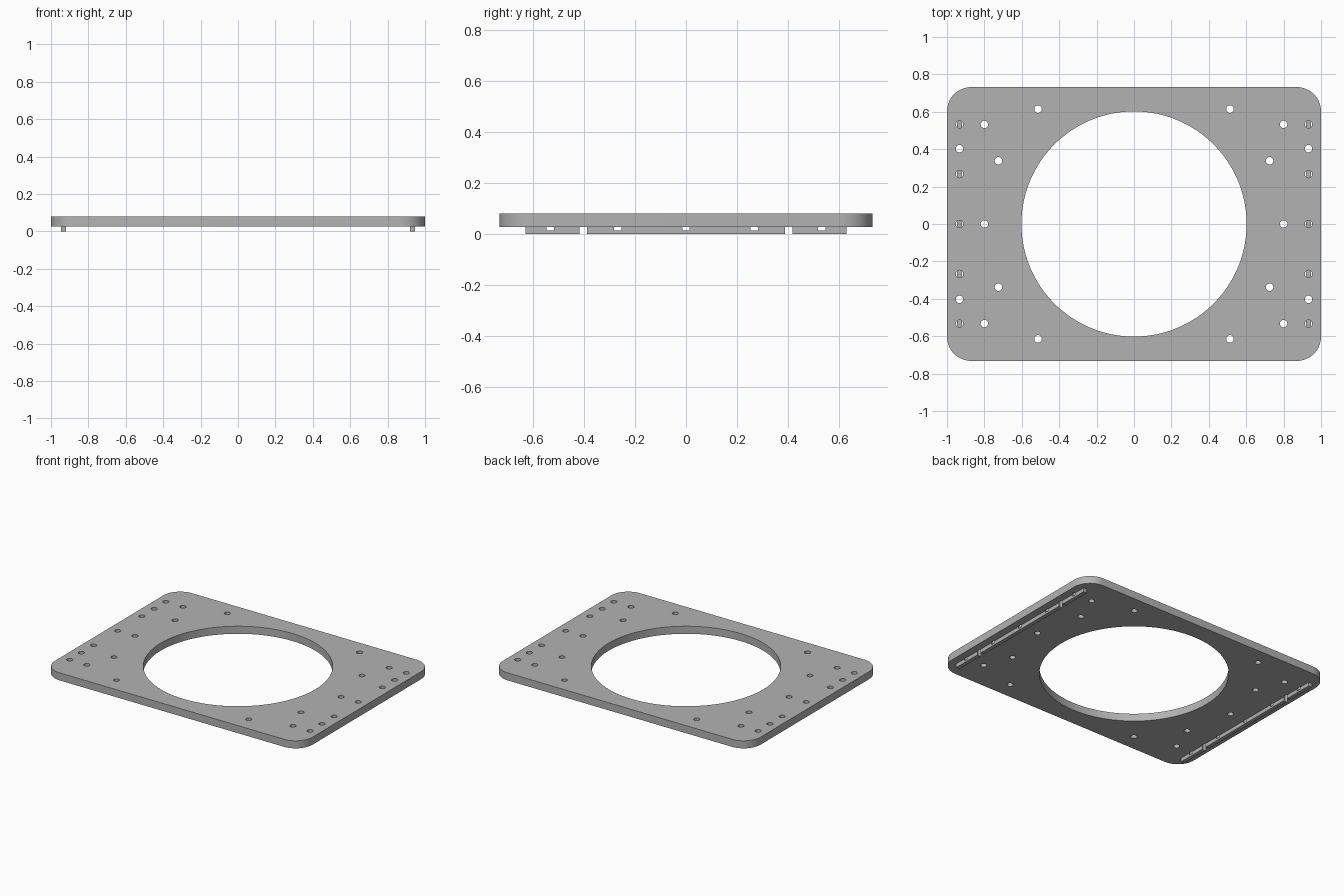
import bpy
import bmesh
from math import pi, cos, sin, radians

HALF_X, HALF_Y, CORNER = 1.0, 0.732, 0.13
BASE, TOP = 0.027, 0.08
RAIL_X, RAIL_W, RAIL_Y = 0.933, 0.027, 0.63
HOLE_R, BORE_R = 0.02, 0.602
BLIND_Z = 0.0135

old = bpy.data.objects.get("Cube")
if old:
    bpy.data.objects.remove(old, do_unlink=True)

grey = bpy.data.materials.new("plain grey")
grey.use_nodes = True
grey.diffuse_color = (0.45, 0.45, 0.45, 1)
grey.node_tree.nodes["Principled BSDF"].inputs["Base Color"].default_value = grey.diffuse_color


def add_prism(bm, outline, z0, z1):
    """Extrude a closed outline from z0 up to z1."""
    face = bm.faces.new([bm.verts.new((x, y, z0)) for x, y in outline])
    side = bmesh.ops.extrude_face_region(bm, geom=[face])["geom"]
    verts = [v for v in side if isinstance(v, bmesh.types.BMVert)]
    bmesh.ops.translate(bm, verts=verts, vec=(0, 0, z1 - z0))


def circle(cx, cy, r, n):
    return [(cx + r * cos(2 * pi * i / n), cy + r * sin(2 * pi * i / n)) for i in range(n)]


def rounded_rect(hx, hy, r, n=16):
    points = []
    for k, (sx, sy) in enumerate([(1, 1), (-1, 1), (-1, -1), (1, -1)]):
        for i in range(n + 1):
            a = (k + i / n) * pi / 2
            points.append((sx * (hx - r) + r * cos(a), sy * (hy - r) + r * sin(a)))
    return points


def make_object(name, prisms):
    bm = bmesh.new()
    for outline, z0, z1 in prisms:
        add_prism(bm, outline, z0, z1)
    bmesh.ops.recalc_face_normals(bm, faces=bm.faces)
    mesh = bpy.data.meshes.new(name)
    bm.to_mesh(mesh)
    bm.free()
    mesh.materials.append(grey)
    obj = bpy.data.objects.new(name, mesh)
    bpy.context.collection.objects.link(obj)
    return obj


# Plate with rounded corners
parts = [make_object("base_plate", [(rounded_rect(HALF_X, HALF_Y, CORNER), BASE, TOP)])]

# Locating rails under both ends
for side, name in ((1, "left_rail"), (-1, "right_rail")):
    xs = side * RAIL_X - RAIL_W / 2, side * RAIL_X + RAIL_W / 2
    outline = [(xs[0], -RAIL_Y), (xs[1], -RAIL_Y), (xs[1], RAIL_Y), (xs[0], RAIL_Y)]
    parts.append(make_object(name, [(outline, 0, BASE)]))

# Cutter: central bore, through holes, and blind holes that stop inside the rails
cuts = [(circle(0, 0, BORE_R, 96), -0.1, 0.2)]
through = [(0.80, 0.533), (0.80, 0), (0.725, 0.338), (0.513, 0.614), (RAIL_X, 0.403)]
blind = [(RAIL_X, 0.533), (RAIL_X, 0.267), (RAIL_X, 0)]
for spots, depth in ((through, -0.1), (blind, BLIND_Z)):
    for x, y in spots:
        for sx in (1, -1):
            for sy in ((1, -1) if y else (1,)):
                cuts.append((circle(sx * x, sy * y, HOLE_R, 24), depth, 0.2))
cutter = make_object("hole_cutter", cuts)
cutter.hide_render = True

# Drill every part, then shade
for obj in parts:
    mod = obj.modifiers.new("holes", "BOOLEAN")
    mod.operation = "DIFFERENCE"
    mod.solver = "EXACT"
    mod.object = cutter
    bpy.ops.object.select_all(action="DESELECT")
    obj.select_set(True)
    bpy.context.view_layer.objects.active = obj
    bpy.ops.object.modifier_apply(modifier=mod.name)
    bpy.ops.object.shade_smooth_by_angle(angle=radians(30))

bpy.data.objects.remove(cutter, do_unlink=True)
